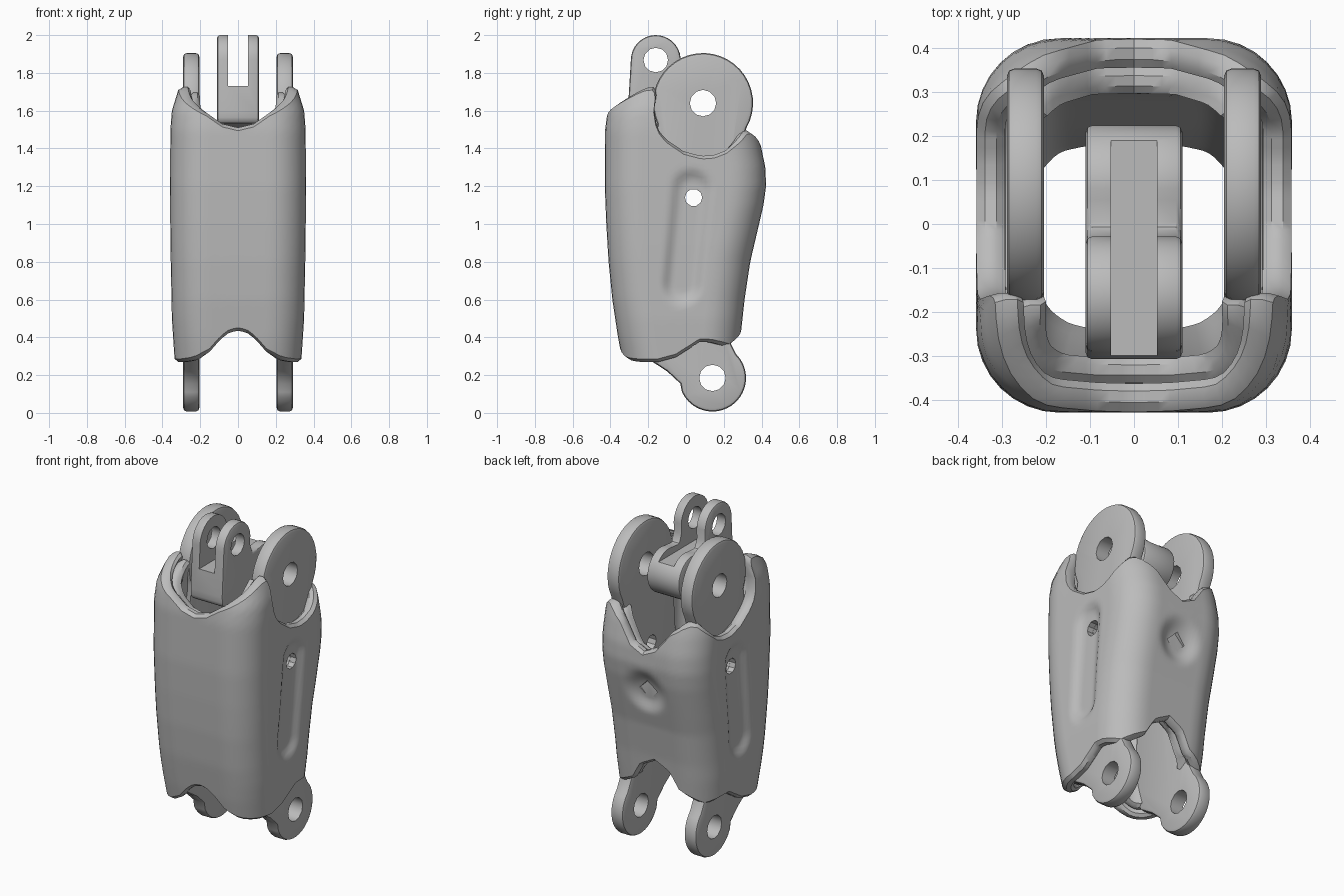
import bpy, bmesh, math
from mathutils import Matrix

if "Cube" in bpy.data.objects:
    bpy.data.objects.remove(bpy.data.objects["Cube"])

grey = bpy.data.materials.new("satin grey")
grey.diffuse_color = (0.5, 0.5, 0.5, 1)
grey.use_nodes = True
grey.node_tree.nodes["Principled BSDF"].inputs["Base Color"].default_value = grey.diffuse_color


def lerp(keys, t):
    if t <= keys[0][0]:
        return keys[0][1]
    for (a, p), (b, q) in zip(keys, keys[1:]):
        if t <= b:
            return p + (q - p) * (t - a) / (b - a)
    return keys[-1][1]


def smooth(t):
    t = min(1, max(0, t))
    return t * t * (3 - 2 * t)


def finish(name, bm):
    bmesh.ops.recalc_face_normals(bm, faces=bm.faces)
    me = bpy.data.meshes.new(name)
    bm.to_mesh(me)
    bm.free()
    ob = bpy.data.objects.new(name, me)
    bpy.context.collection.objects.link(ob)
    me.materials.append(grey)
    return ob


def activate(ob):
    bpy.ops.object.select_all(action='DESELECT')
    ob.select_set(True)
    bpy.context.view_layer.objects.active = ob


def apply(ob, mod):
    activate(ob)
    bpy.ops.object.modifier_apply(modifier=mod.name)


def cut(ob, cutter):
    m = ob.modifiers.new("cut", 'BOOLEAN')
    m.operation, m.solver, m.object = 'DIFFERENCE', 'EXACT', cutter
    apply(ob, m)
    bpy.data.objects.remove(cutter)


def shade(ob, deg=35):
    activate(ob)
    bpy.ops.object.shade_smooth_by_angle(angle=math.radians(deg))


def rod(y, z, r, axis='X', length=2, sides=12, x=0):
    bm = bmesh.new()
    rot = Matrix.Rotation(math.pi / 2, 4, 'Y' if axis == 'X' else 'X')
    bmesh.ops.create_cone(bm, cap_ends=True, segments=sides, radius1=r, radius2=r,
                          depth=length, matrix=Matrix.Translation((x, y, z)) @ rot)
    return finish("cutter", bm)


def arc(cy, cz, r, a0, a1, n):
    return [(cy + r * math.cos(math.radians(a0 + (a1 - a0) * i / n)),
             cz + r * math.sin(math.radians(a0 + (a1 - a0) * i / n))) for i in range(n + 1)]


def prism(name, outline, x0, x1, bevel):
    """Extrude a (y, z) outline from x0 to x1 and round its rims."""
    bm = bmesh.new()
    f = bm.faces.new([bm.verts.new((x0, y, z)) for y, z in outline])
    ext = bmesh.ops.extrude_face_region(bm, geom=[f])
    for v in ext["geom"]:
        if isinstance(v, bmesh.types.BMVert):
            v.co.x = x1
    ob = finish(name, bm)
    if bevel:
        m = ob.modifiers.new("bevel", 'BEVEL')
        m.width, m.segments, m.angle_limit = bevel, 2, math.radians(40)
        apply(ob, m)
    return ob


# Housing section sizes by height
HALF_X = [(.27, .335), (.5, .35), (.9, .358), (1.2, .36), (1.5, .358), (1.6, .35), (1.73, .31)]
FRONT = [(.27, -.335), (.4, -.36), (.6, -.39), (.8, -.41), (1.0, -.422), (1.2, -.43),
         (1.5, -.428), (1.6, -.415), (1.73, -.36)]
BACK = [(.35, .283), (.6, .31), (.8, .34), (1.0, .387), (1.1, .41), (1.2, .424),
        (1.3, .42), (1.42, .395), (1.5, .368)]
# Rim heights around half the perimeter: front 0-1, corner 1-2, side 2-3, corner 3-4, back 4-5
TOP = [(0, 1.51), (.5, 1.53), (1, 1.585), (1.5, 1.66), (1.85, 1.72), (2, 1.725), (2.08, 1.70),
       (2.14, 1.60), (2.2, 1.51), (2.3, 1.45), (2.5, 1.385), (2.7, 1.36), (2.85, 1.365),
       (3, 1.39), (3.3, 1.45), (3.55, 1.50), (3.7, 1.49), (4, 1.43), (4.5, 1.32), (5, 1.28)]
BOTTOM = [(0, .435), (.3, .425), (.6, .39), (1, .325), (1.3, .28), (1.6, .27), (2, .27),
          (2.4, .295), (2.7, .34), (2.9, .375), (3.1, .375), (3.5, .35), (4, .42),
          (4.4, .52), (5, .57)]


def section(s, z, off):
    hx, yf, yb = lerp(HALF_X, z) - off, lerp(FRONT, z) + off, lerp(BACK, z) - off
    r = max(.19 - off, .08)
    k, t = min(int(s), 4), s - min(int(s), 4)
    a = t * math.pi / 2
    if k == 0:
        return t * (hx - r), yf
    if k == 1:
        return hx - r + r * math.sin(a), yf + r - r * math.cos(a)
    if k == 2:
        return hx, yf + r + t * (yb - yf - 2 * r)
    if k == 3:
        return hx - r + r * math.cos(a), yb - r + r * math.sin(a)
    return (1 - t) * (hx - r), yb


def dent(x, y, z, s):
    """Pressed side channel and round rear dimple."""
    if 1.8 < s < 3.3:
        q = min(1, max(0, (z - .68) / .5))
        d = math.hypot(y - (-.02 + .05 * q), z - (.68 + .5 * q))
        x -= math.copysign(.028 * (1 - smooth((d - .05) / .07)), x)
    if s > 3.8:
        y -= .035 * (1 - smooth((math.hypot(x, z - 1.03) - .05) / .1))
    return x, y, z


def tube(name, o0, o1, drop, rows, dented):
    """Hollow lofted sleeve between two inward offsets."""
    counts = [6, 8, 22, 8, 8]
    half = [k + i / n for k, n in enumerate(counts) for i in range(n)] + [5]
    ring = [(s, 1) for s in half] + [(s, -1) for s in half[-2:0:-1]]
    w = o1 - o0
    prof = [(o0, i / rows, 0) for i in range(rows + 1)]
    prof += [(o0 + .3 * w, 1, .016), (o0 + .7 * w, 1, .016)]
    prof += [(o1, 1 - i / rows, 0) for i in range(rows + 1)]
    prof += [(o0 + .7 * w, 0, -.016), (o0 + .3 * w, 0, -.016)]
    bm = bmesh.new()
    grid = []
    for off, v, dz in prof:
        row = []
        for s, sign in ring:
            zb, zt = lerp(BOTTOM, s) + drop + .016, lerp(TOP, s) - drop - .016
            z = zb + (zt - zb) * v + dz
            x, y = section(s, z, off)
            p = (x * sign, y, z)
            row.append(bm.verts.new(dent(*p, s) if dented and off == o0 else p))
        grid.append(row)
    n = len(ring)
    for i in range(len(grid)):
        a, b = grid[i], grid[(i + 1) % len(grid)]
        for j in range(n):
            bm.faces.new((a[j], a[(j + 1) % n], b[(j + 1) % n], b[j]))
    return finish(name, bm)


# Outer housing and its inner liner
housing = tube("outer_housing", 0, .065, 0, 40, True)
liner = tube("inner_liner", .066, .125, .03, 10, False)
for ob in (housing, liner):
    cut(ob, rod(.04, 1.14, .046, sides=10))
cut(housing, rod(.385, 1.03, .06, 'Y', .07, 4))
shade(housing)
shade(liner)

# Side plates with upper ear and lower lug
EAR, LUG = (.09, 1.64), (.14, .185)
outline = arc(*EAR, .265, -30, 205, 26)
outline += [(-.19, 1.3), (-.23, .8), (-.24, .42), (-.2, .285), (-.1, .22), (-.03, .155)]
outline += arc(*LUG, .178, 205, 405, 20) + [(.21, .42), (.21, .8), (.25, 1.3)]
for side, sign in (("right", 1), ("left", -1)):
    plate = prism(side + "_side_plate", outline, sign * .205, sign * .29, .018)
    cut(plate, rod(*EAR, .07, sides=12))
    cut(plate, rod(*LUG, .07, sides=12))
    cut(plate, rod(.04, 1.14, .046, sides=10))
    shade(plate)

# Central clevis lever: barrel, body and two prongs
lever_outline = arc(*EAR, .135, -95, 105, 18) + [(-.01, 1.765), (-.03, 1.82)]
lever_outline += arc(-.16, 1.868, .132, 5, 180, 16) + [(-.308, 1.6), (-.305, 1.55), (-.285, 1.53)]
lever = prism("clevis_lever", lever_outline, -.11, .11, .016)
slot = prism("cutter", [(-.5, 1.73), (.5, 1.73), (.5, 2.2), (-.5, 2.2)], -.052, .052, 0)
cut(lever, slot)
cut(lever, rod(-.16, 1.868, .065, sides=12))
cut(lever, rod(*EAR, .07, sides=12))
shade(lever)
